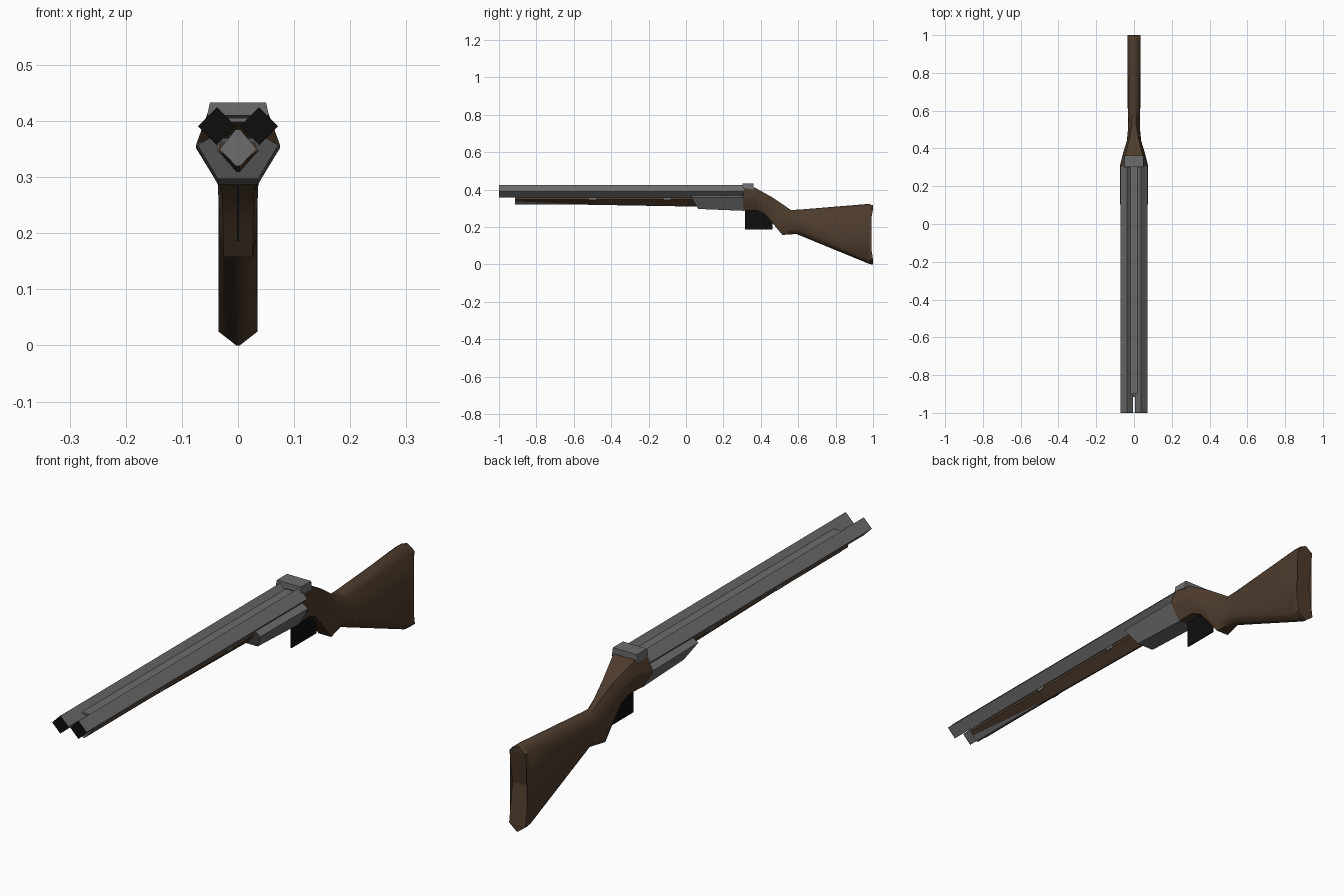
import bpy, bmesh, math

if "Cube" in bpy.data.objects:
    bpy.data.objects.remove(bpy.data.objects["Cube"])


def material(name, rgb):
    m = bpy.data.materials.new(name)
    m.diffuse_color = (*rgb, 1)
    m.use_nodes = True
    m.node_tree.nodes["Principled BSDF"].inputs["Base Color"].default_value = m.diffuse_color
    return m


STEEL = material("steel grey", (0.15, 0.15, 0.155))
WOOD = material("dark walnut", (0.075, 0.045, 0.026))
BLACK = material("black", (0.004, 0.004, 0.004))


def loft(name, rings, mat, smooth=0, caps=True):
    """Skin a list of equal-length closed rings of (x, y, z)."""
    bm = bmesh.new()
    vs = [[bm.verts.new(p) for p in r] for r in rings]
    n = len(rings[0])
    for a, b in zip(vs, vs[1:]):
        for i in range(n):
            j = (i + 1) % n
            bm.faces.new((a[i], a[j], b[j], b[i]))
    if caps:
        bm.faces.new(vs[0][::-1])
        bm.faces.new(vs[-1])
    bmesh.ops.recalc_face_normals(bm, faces=bm.faces)
    me = bpy.data.meshes.new(name)
    bm.to_mesh(me)
    bm.free()
    me.materials.append(mat)
    ob = bpy.data.objects.new(name, me)
    bpy.context.collection.objects.link(ob)
    if smooth:
        bpy.ops.object.select_all(action='DESELECT')
        bpy.context.view_layer.objects.active = ob
        ob.select_set(True)
        bpy.ops.object.shade_smooth_by_angle(angle=math.radians(smooth))
    return ob


def diamond(cx, y, cz, r):
    return [(cx + r, y, cz), (cx, y, cz + r), (cx - r, y, cz), (cx, y, cz - r)]


def mirror_ring(half):
    """Close a right-hand half outline (top to bottom) with its mirror image."""
    return half + [(-x, y, z) for x, y, z in reversed(half)]


def box(name, x, y0, y1, z0, z1, mat):
    return loft(name, [[(x, y, z0), (x, y, z1), (-x, y, z1), (-x, y, z0)]
                       for y in (y0, y1)], mat)


# Twin four-sided barrels with black muzzles
for side, sx in (("right", 1), ("left", -1)):
    cx = 0.0375 * sx
    loft(side + "_barrel", [diamond(cx, -0.999, 0.391, 0.0335),
                            diamond(cx, 0.31, 0.391, 0.0335)], STEEL)
    loft(side + "_muzzle", [diamond(cx, -1.0, 0.391, 0.0335),
                            diamond(cx, -0.9985, 0.391, 0.0337)], BLACK)

# Rib between the barrels and tube beneath them
box("barrel_rib", 0.02, -0.90, 0.31, 0.398, 0.405, STEEL)
loft("under_tube", [mirror_ring([(0.004, y, 0.385), (0.033, y, 0.35), (0.004, y, 0.32)])
                    for y in (-0.915, 0.1)], STEEL, 30)

# Wooden fore-end, deepening towards the receiver
loft("fore_end", [mirror_ring([(0.03, y, 0.362), (0.036, y, 0.347), (0.003, y, z)])
                  for y, z in ((-0.91, 0.326), (-0.5, 0.319), (0.08, 0.309))], WOOD)
for i, y in enumerate((-0.5, -0.1)):
    box("fore_end_clip_%d" % (i + 1), 0.0375, y - 0.018, y + 0.018, 0.346, 0.357, STEEL)

# Faceted receiver with a raked front
loft("receiver", [
    mirror_ring([(0.05, 0.03, 0.37), (0.072, 0.03, 0.357), (0.036, 0.065, 0.297)]),
    mirror_ring([(0.05, 0.31, 0.37), (0.075, 0.31, 0.357), (0.036, 0.31, 0.287)]),
], STEEL)

# Raised block behind the barrels
loft("breech_block", [
    mirror_ring([(0.05, 0.302, 0.433), (0.055, 0.302, 0.41)]),
    mirror_ring([(0.05, 0.362, 0.433), (0.055, 0.362, 0.40)]),
], STEEL)

# Stock rings: top, upper side, lower side, bottom as (half width, y, z)
stock = [
    [(0.052, 0.305, 0.42), (0.075, 0.305, 0.357), (0.075, 0.305, 0.352), (0.036, 0.305, 0.288)],
    [(0.044, 0.37, 0.41), (0.058, 0.375, 0.365), (0.058, 0.375, 0.35), (0.034, 0.38, 0.29)],
    [(0.022, 0.46, 0.36), (0.038, 0.44, 0.33), (0.036, 0.43, 0.29), (0.028, 0.42, 0.27)],
    [(0.012, 0.52, 0.32), (0.031, 0.51, 0.29), (0.033, 0.49, 0.21), (0.027, 0.46, 0.225)],
    [(0.010, 0.56, 0.292), (0.030, 0.555, 0.265), (0.033, 0.53, 0.19), (0.026, 0.515, 0.158)],
    [(0.010, 0.60, 0.293), (0.031, 0.60, 0.27), (0.033, 0.595, 0.19), (0.012, 0.59, 0.163)],
    [(0.006, 0.978, 0.324), (0.035, 0.978, 0.30), (0.035, 0.972, 0.028), (0.003, 0.98, 0.003)],
    [(0.005, 0.993, 0.318), (0.034, 0.993, 0.298), (0.035, 0.993, 0.025), (0.003, 0.995, 0.0)],
]
# Butt end: a concave plate made from the last ring and a central crease
last = stock[-1]
ob = loft("stock", [mirror_ring(r) for r in stock], WOOD, 50, caps=False)
bm = bmesh.new()
ring = [(x, 1.0, z) for x, y, z in mirror_ring(last)]
outer = [bm.verts.new(p) for p in mirror_ring(last)]
rim = [bm.verts.new((x * 0.97, 1.0 if abs(z - 0.16) > 0.1 else y, z)) for x, y, z in ring]
crease_r = bm.verts.new((0.034, 0.978, 0.17))
crease_l = bm.verts.new((-0.034, 0.978, 0.17))
for i in range(8):
    j = (i + 1) % 8
    if i not in (1, 5):
        bm.faces.new((outer[i], outer[j], rim[j], rim[i]))
for o, c in ((1, crease_r), (5, crease_l)):
    bm.faces.new((outer[o], c, rim[o]))
    bm.faces.new((outer[o + 1], rim[o + 1], c))
bm.faces.new((rim[0], rim[1], rim[6], rim[7]))
bm.faces.new((rim[1], crease_r, crease_l, rim[6]))
bm.faces.new((crease_r, rim[2], rim[5], crease_l))
bm.faces.new((rim[2], rim[3], rim[4], rim[5]))
bmesh.ops.recalc_face_normals(bm, faces=bm.faces)
me = bpy.data.meshes.new("butt_plate")
bm.to_mesh(me)
bm.free()
me.materials.append(WOOD)
bpy.context.collection.objects.link(bpy.data.objects.new("butt_plate", me))

# Thin black trigger guard plate
box("trigger_guard", 0.002, 0.315, 0.462, 0.186, 0.30, BLACK)
